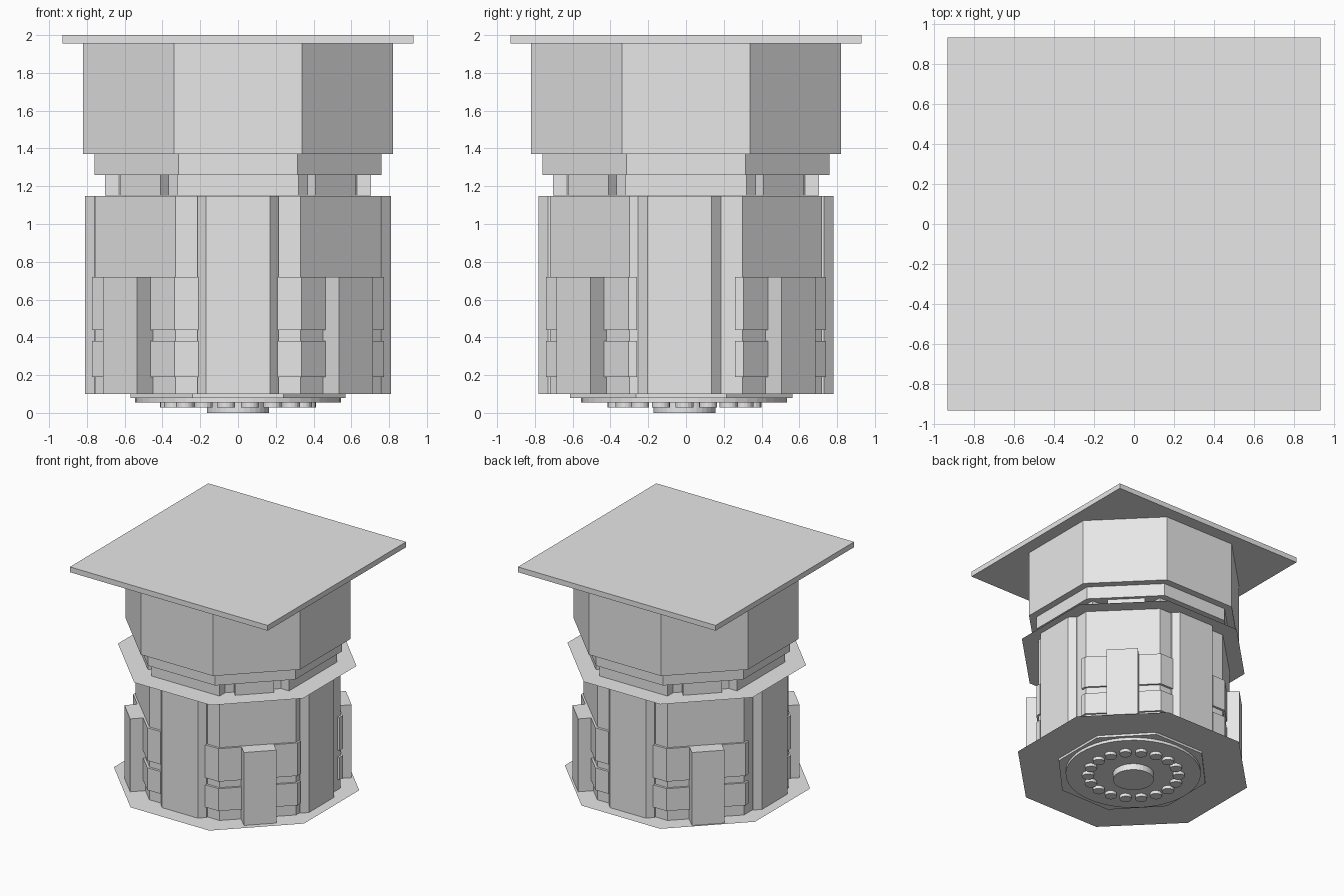
import bpy, bmesh, math

cube = bpy.data.objects.get("Cube")
if cube:
    bpy.data.objects.remove(cube, do_unlink=True)

grey = bpy.data.materials.new("plain_grey")
grey.use_nodes = True
grey.diffuse_color = (0.8, 0.8, 0.8, 1)
grey.node_tree.nodes["Principled BSDF"].inputs["Base Color"].default_value = (0.8, 0.8, 0.8, 1)


def extrude_plans(name, plans, z0, z1):
    """Extrude one or more plan outlines from z0 to z1; equal heights give a sheet."""
    bm = bmesh.new()
    for plan in plans:
        low = [bm.verts.new((x, y, z0)) for x, y in plan]
        bm.faces.new(low)
        if z1 > z0:
            high = [bm.verts.new((x, y, z1)) for x, y in plan]
            bm.faces.new(high)
            n = len(plan)
            for i in range(n):
                j = (i + 1) % n
                bm.faces.new((low[i], low[j], high[j], high[i]))
    bmesh.ops.recalc_face_normals(bm, faces=bm.faces)
    mesh = bpy.data.meshes.new(name)
    bm.to_mesh(mesh)
    bm.free()
    mesh.materials.append(grey)
    obj = bpy.data.objects.new(name, mesh)
    bpy.context.collection.objects.link(obj)
    return obj


def mirror4(plan):
    return [[(x * sx, y * sy) for x, y in plan] for sx in (1, -1) for sy in (1, -1)]


def octagon(ax, ay, hx, hy, cy=0):
    quarter = [(ax, hy), (hx, ay)]
    right = [(ax, -hy)] + quarter + [(-hx, ay)]
    return [(x, y + cy) for x, y in right + [(-x, -y) for x, y in right]]


def circle(r, n, cx=0, cy=0):
    return [(cx + r * math.cos(math.tau * i / n), cy + r * math.sin(math.tau * i / n))
            for i in range(n)]


# Top plate and stepped octagonal drum
extrude_plans("top_plate", [octagon(0.93, 0.93, 0.93, 0.93)[1::2]], 1.955, 2.0)
extrude_plans("upper_drum", [octagon(0.82, 0.82, 0.34, 0.34)], 1.37, 1.955)
extrude_plans("drum_step", [octagon(0.76, 0.76, 0.315, 0.315)], 1.26, 1.37)

# Neck with slabs separated by slots
extrude_plans("neck_core", [octagon(0.67, 0.67, 0.28, 0.28)], 1.15, 1.26)
front_slab = [(-0.32, -0.705), (0.32, -0.705), (0.32, -0.6), (-0.32, -0.6)]
side_slab = [(-y, x) for x, y in front_slab]
extrude_plans("neck_slabs", [front_slab, side_slab,
                             [(x, -y) for x, y in front_slab],
                             [(-x, y) for x, y in side_slab]], 1.15, 1.26)
extrude_plans("neck_corner_slabs",
              mirror4([(0.41, 0.625), (0.625, 0.41), (0.55, 0.34), (0.34, 0.55)]), 1.15, 1.26)

# Main body and the thin sheets closing it
extrude_plans("body_core", [octagon(0.755, 0.72, 0.33, 0.30)], 0.101, 1.149)
extrude_plans("upper_flange", [octagon(0.87, 0.87, 0.36, 0.36, -0.01)], 1.15, 1.15)
extrude_plans("lower_flange", [octagon(0.895, 0.895, 0.37, 0.37, -0.02)], 0.1, 0.1)

# Chamfered pillars on the four main sides
for side in (1, -1):
    place = "back" if side > 0 else "front"
    extrude_plans(place + "_pillar",
                  [[(x, y * side) for x, y in
                    [(-0.215, 0.6), (-0.215, 0.73), (-0.17, 0.78),
                     (0.17, 0.78), (0.215, 0.73), (0.215, 0.6)]]], 0.1, 1.149)
    place = "left" if side > 0 else "right"
    extrude_plans(place + "_pillar",
                  [[(x * side, y - 0.035) for x, y in
                    [(0.6, -0.22), (0.76, -0.22), (0.81, -0.17),
                     (0.81, 0.17), (0.76, 0.22), (0.6, 0.22)]]], 0.1, 1.149)

# Raised bands wrapping the diagonal corners
band = [(0.21, 0.74), (0.335, 0.74), (0.772, 0.305), (0.772, 0.26), (0.66, 0.26), (0.21, 0.62)]
extrude_plans("upper_bands", mirror4(band), 0.44, 0.72)
extrude_plans("lower_bands", mirror4(band), 0.19, 0.38)

# Upright blocks on the diagonals
extrude_plans("corner_blocks",
              mirror4([(0.535, 0.685), (0.715, 0.505), (0.61, 0.4), (0.43, 0.58)]), 0.1, 0.72)

# Underside discs, hub and ring of studs
extrude_plans("base_step", [octagon(0.57, 0.59, 0.24, 0.24, -0.025)], 0.08, 0.1)
extrude_plans("base_disc", [circle(0.545, 48, 0, -0.01)], 0.055, 0.08)
extrude_plans("hub", [circle(0.165, 32, 0, -0.008)], 0.0, 0.055)
count = 18
extrude_plans("stud_ring",
              [circle(0.048, 16, 0.365 * math.cos(math.tau * i / count),
                      0.365 * math.sin(math.tau * i / count) - 0.008) for i in range(count)],
              0.028, 0.055)
